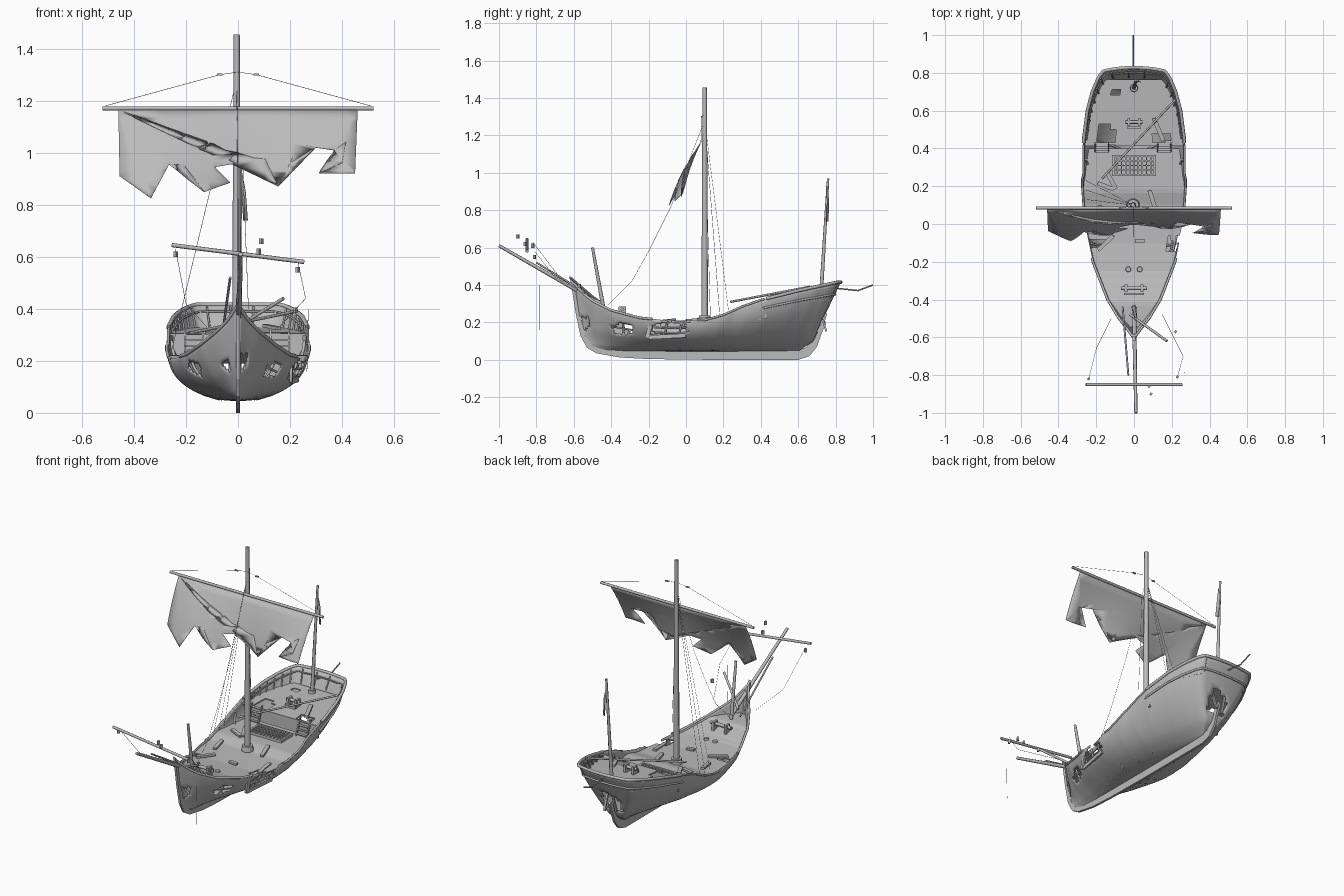
import bpy, bmesh, math, random
from mathutils import Vector, Matrix

random.seed(4)
if "Cube" in bpy.data.objects:
    bpy.data.objects.remove(bpy.data.objects["Cube"])

grey = bpy.data.materials.new("weathered_grey")
grey.use_nodes = True
grey.diffuse_color = (.5, .5, .5, 1)
grey.node_tree.nodes["Principled BSDF"].inputs["Base Color"].default_value = (.5, .5, .5, 1)


def lerp(a, b, k):
    return a + (b - a) * k


def table(points, x):
    """Piecewise linear lookup."""
    for (xa, ya), (xb, yb) in zip(points, points[1:]):
        if x <= xb:
            return lerp(ya, yb, max(0, (x - xa) / (xb - xa)))
    return points[-1][1]


def add(name, data):
    data.materials.append(grey)
    obj = bpy.data.objects.new(name, data)
    bpy.context.collection.objects.link(obj)
    return obj


def finish(name, bm, smooth=False, thickness=0):
    bmesh.ops.recalc_face_normals(bm, faces=bm.faces)
    for face in bm.faces:
        face.smooth = smooth
    mesh = bpy.data.meshes.new(name)
    bm.to_mesh(mesh)
    bm.free()
    obj = add(name, mesh)
    if thickness:
        mod = obj.modifiers.new("thickness", "SOLIDIFY")
        mod.thickness, mod.offset = thickness, -1
    return obj


def pipe(name, points, radius, tip=1):
    """Round spar or rope through points; tip scales the far end."""
    curve = bpy.data.curves.new(name, "CURVE")
    curve.dimensions = "3D"
    curve.bevel_depth = radius
    curve.bevel_resolution = 2 if radius > .003 else 0
    curve.use_fill_caps = True
    spline = curve.splines.new("POLY")
    spline.points.add(len(points) - 1)
    for i, (p, co) in enumerate(zip(spline.points, points)):
        p.co = (*co, 1)
        p.radius = lerp(1, tip, i / (len(points) - 1))
    return add(name, curve)


def box(name, centre, size, turn=0, tilt=0):
    bm = bmesh.new()
    matrix = (Matrix.Translation(centre) @ Matrix.Rotation(turn, 4, "Z")
              @ Matrix.Rotation(tilt, 4, "X") @ Matrix.Diagonal((*size, 1)))
    bmesh.ops.create_cube(bm, size=1, matrix=matrix)
    return finish(name, bm)


def disc(name, centre, radius, depth):
    bm = bmesh.new()
    bmesh.ops.create_cone(bm, cap_ends=True, segments=16, radius1=radius, radius2=radius * .85,
                          depth=depth, matrix=Matrix.Translation(centre))
    return finish(name, bm)


def grid(bm, rows):
    verts = [[bm.verts.new(p) for p in row] for row in rows]
    for low, high in zip(verts, verts[1:]):
        for i in range(len(low) - 1):
            bm.faces.new((low[i], low[i + 1], high[i + 1], high[i]))
    bmesh.ops.remove_doubles(bm, verts=bm.verts, dist=.0005)


# Hull form
SHEER = [(-.6, .41), (-.55, .355), (-.5, .315), (-.4, .265), (-.25, .225), (-.1, .21),
         (.1, .213), (.2, .24), (.3, .285), (.4, .32), (.6, .37), (.81, .415)]
BEAM = [(-.6, .004), (-.55, .04), (-.5, .08), (-.4, .14), (-.2, .218), (0, .26), (.2, .274),
        (.45, .272), (.6, .252), (.7, .225), (.78, .19), (.81, .165)]
STEM = [(0, -.46), (.1, -.53), (.4, -.57), (1, -.6)]
STERN = [(0, .6), (.15, .68), (.5, .73), (1, .81)]
BOTTOM = .045


def top_y(u):
    return lerp(-.6, .81, u)


def u_at(y):
    return (y + .6) / 1.41


def hull_point(u, t, side, inset=0):
    y_top = top_y(u)
    sharp = max(0, 1 - u * 2.2, u * 3 - 2)
    section = (1 - (1 - t) ** lerp(2, 1.5, sharp)) ** lerp(.5, .85, sharp)
    tumble = 1 - .05 * max(0, t - .6) * (u > .6)
    width = max(0, table(BEAM, y_top) * section * tumble - inset)
    z = lerp(BOTTOM, table(SHEER, y_top), t)
    return Vector((side * width, lerp(table(STEM, t), table(STERN, t), u), z))


def hull_at_height(u, z, side, inset):
    t = (z - BOTTOM) / (table(SHEER, top_y(u)) - BOTTOM)
    return hull_point(u, min(1, t), side, inset)


# Holes: side, y, z, half length, half height
HOLES = [(1, -.34, .165, .06, .028), (1, -.09, .165, .1, .035), (1, -.54, .2, .025, .035),
         (1, -.04, .21, .06, .03), (-1, -.28, .17, .05, .025), (-1, -.5, .18, .02, .02)]


def broken(c):
    if c.y > .68 and abs(c.x) < .055 and .15 < c.z < .26 + c.x * .5:
        return True
    wobble = random.uniform(.85, 1.15)
    return any(c.x * s > 0 and math.hypot((c.y - y) / a, (c.z - z) / b) < wobble
               for s, y, z, a, b in HOLES)


def round_loop(t, inset=0, start=0, steps=90):
    """Path from one bow side around the stern to the other."""
    us = [lerp(start, 1, i / steps) for i in range(steps + 1)]
    port = [hull_point(u, t, -1, inset) for u in us]
    star = [hull_point(u, t, 1, inset) for u in reversed(us)]
    across = []
    for i in range(1, 10):
        p = port[-1].lerp(star[0], i / 10)
        p.y += .018 * (1 - (i / 5 - 1) ** 2) * t - inset
        across.append(p)
    return port + across + star


bm = bmesh.new()
grid(bm, [round_loop((j / 20) ** 1.4) for j in range(21)])
bmesh.ops.delete(bm, geom=[f for f in bm.faces if broken(f.calc_center_median())], context="FACES")
finish("hull", bm, True, .006)

# Keel with stem and sternpost
outer = [(-.62, .44), (-.59, .25), (-.565, .13), (-.53, .065), (-.48, .035), (-.35, .012), (-.2, .004),
         (.1, 0), (.6, 0), (.66, .02), (.7, .07), (.725, .14), (.75, .2)]
inner = [(-.585, .4), (-.56, .25), (-.54, .13), (-.5, .075), (-.45, .055), (-.35, .05), (-.2, .05),
         (.1, .05), (.58, .05), (.64, .065), (.67, .1), (.695, .15), (.735, .21)]
bm = bmesh.new()
grid(bm, [[(0, *p) for p in outer], [(0, *p) for p in inner]])
keel = finish("keel", bm, False, .014)
keel.modifiers["thickness"].offset = 0


# Decks
def main_z(y):
    return min(table(SHEER, y) - .012, .222 if y > -.3 else .262)


def poop_z(y):
    return lerp(.305, .33, (y - .42) / .4)


def deck(name, y_start, y_end, height, gaps):
    bm = bmesh.new()
    rows = []
    for i in range(49):
        u = u_at(lerp(y_start, y_end, i / 48))
        z = height(top_y(u))
        edge = hull_at_height(u, z, 1, .004)
        rows.append([(edge.x * k / 8, edge.y, z) for k in range(-8, 9)])
    grid(bm, rows)
    doomed = [f for f in bm.faces for c in [f.calc_center_median()]
              if any(abs(c.x - x) < a and abs(c.y - y) < b for x, y, a, b in gaps)]
    bmesh.ops.delete(bm, geom=doomed, context="FACES")
    finish(name, bm, False, .008)


deck("main_deck", -.56, .44, main_z, [(.22, -.1, .04, .04), (-.2, -.1, .04, .025)])
deck("poop_deck", .42, .8, poop_z, [(-.15, .47, .04, .06), (-.1, .7, .02, .015), (.14, .45, .04, .03)])
box("poop_bulkhead", (0, .425, .262), (.5, .012, .08))

# Ribs and rails
for y in (-.42, -.34, -.26, -.18, -.1, -.02, .06, .2, .35, .5):
    for side in (-1, 1):
        pipe("rib", [hull_point(u_at(y), .05 + .85 * i / 8, side, .012) for i in range(9)], .006)
for t in (.6, .75):
    pipe("inner_stringer", [hull_point(u_at(y / 100), t, 1, .012) for y in range(-45, 20, 5)], .005)
for side in (-1, 1):
    pipe("bow_rail", [hull_point(u_at(y / 50), 1, side) for y in range(-30, -8)], .007)
    pipe("waist_rail", [hull_point(u_at(y / 50), 1, side) for y in range(3, 22)], .006)
pipe("stern_rail", round_loop(1, 0, .73, 20), .009)
pipe("stern_wale", round_loop(.82, -.002, .73, 20), .006)
pipe("inner_rail", round_loop(.93, .014, .75, 20), .004)
for i, (low, high) in enumerate(zip(round_loop(.78, .012, .75, 20), round_loop(.98, .012, .75, 20))):
    if i % 3 == 0:
        pipe("rail_post", [low, high], .004)

# Masts and spars
pipe("main_mast", [(-.005, .1, .1), (-.005, .1, .9), (-.005, .1, 1.455)], .018, .65)
disc("mast_collar", (-.005, .1, .222), .035, .03)
pipe("main_yard", [(-.52, .085, 1.17), (.52, .085, 1.17)], .008)
pipe("mizzen_mast", [(0, .72, .32), (.01, .76, .97)], .011, .6)
pipe("bowsprit", [(0, -.44, .29), (.01, -1, .61)], .012, .7)
pipe("sprit_yard", [(-.255, -.85, .645), (.255, -.85, .58)], .008)
pipe("broken_foremast", [(0, -.44, .27), (.01, -.5, .6)], .011, .7)
pipe("bow_spar", [(-.02, -.48, .32), (.175, -.62, .44)], .007)
pipe("fallen_spar", [(-.17, .24, .31), (.22, .66, .39)], .006)
pipe("stern_boom", [(-.005, .78, .385), (-.005, .92, .37), (-.005, 1, .4)], .004)
pipe("bow_boom", [(-.06, -.44, .3), (-.03, -.8, .52)], .005)

# Torn sail
edge = [(-.46, 1.165), (-.455, .91), (-.335, .825), (-.265, .955), (-.21, .955), (-.13, .85), (-.03, .885),
        (-.09, .945), (0, .96), (.06, .98), (.105, .975), (.155, .87), (.215, .99), (.2, .96), (.3, 1.02),
        (.37, 1.01), (.415, 1.04), (.4, .96), (.31, .92), (.45, .92), (.46, 1.165)]
bm = bmesh.new()
bm.faces.new([bm.verts.new((x, 0, z)) for x, z in edge])
bmesh.ops.triangulate(bm, faces=bm.faces)
for axis, cuts in (((0, 0, 1), [.85 + .04 * i for i in range(8)]), ((1, 0, 0), [-.4 + .1 * i for i in range(9)])):
    for cut in cuts:
        bmesh.ops.bisect_plane(bm, geom=bm.verts[:] + bm.edges[:] + bm.faces[:],
                               plane_co=Vector(axis) * cut, plane_no=axis)
for v in bm.verts:
    drop = (1.165 - v.co.z) / .34
    v.co.y = .08 - .2 * drop + .06 * drop ** 2 + .035 * drop * math.sin(v.co.x * 9 + 1)
finish("torn_sail", bm, True, .002)

# Furled rag on the mizzen
bm = bmesh.new()
grid(bm, [[(.012, .757, .93), (.015, .765, .85), (.022, .762, .74)],
          [(.015, .75, .93), (.03, .757, .85), (.038, .752, .74)]])
finish("mizzen_rag", bm, True, .004)

# Rigging
head = (-.005, .1, 1.28)
for y in (.13, .18, .23):
    pipe("shroud", [head, (-.255, y, .24)], .001)
pipe("forestay", [head, (0, -.08, .82), (0, -.2, .58), (0, -.29, .42), (0, -.42, .29)], .001)
for side in (-1, 1):
    pipe("yard_lift", [(0, .09, 1.31), (side * .07, .085, 1.3), (side * .51, .085, 1.18)], .001)
    box("lift_block", (side * .07, .085, 1.3), (.02, .008, .007))
pipe("halyard", [(.01, .08, 1.17), (.04, .08, .4)], .001)
pipe("port_brace", [(-.24, -.82, .63), (-.2, -.66, .42), (-.12, -.5, .33)], .001)
pipe("starboard_brace", [(.23, -.81, .58), (.26, -.7, .44), (.15, -.48, .32)], .001)
pipe("loose_line", [(.27, -.785, .4), (.265, -.785, .16)], .001)
for spot in ((.09, -.9, .66), (-.24, -.82, .61), (.23, -.81, .55), (.08, -.86, .62), (.22, -.57, .395)):
    box("rigging_block", spot, (.014, .012, .022), 1)

# Hatch grating
for side in (-1, 1):
    box("hatch_side", (side * .11, .31, .228), (.012, .11, .02))
    box("hatch_end", (0, .31 + side * .05, .228), (.23, .012, .02))
for i in range(9):
    box("hatch_bar", (-.088 + i * .022, .31, .23), (.007, .1, .01))
for i in (-1, 0, 1):
    box("hatch_slat", (0, .31 + i * .025, .231), (.22, .006, .01))

# Ladders to the poop
for x in (-.17, .16):
    for side in (-1, 1):
        box("ladder_rail", (x + side * .035, .405, .265), (.007, .012, .12), 0, -.4)
    for i in range(4):
        box("ladder_step", (x, .385 + i * .011, .235 + i * .022), (.07, .016, .005))


# Windlasses
def windlass(y, z, half):
    for side in (-1, 1):
        box("windlass_post", (side * half * .6, y, z + .022), (.014, .04, .055))
    pipe("windlass_barrel", [(-half, y, z + .035), (half, y, z + .035)], .01)
    box("windlass_foot", (0, y - .03, z + .012), (half * 1.5, .012, .02))


windlass(-.34, .235, .07)
windlass(.54, .31, .045)
for side in (-1, 1):
    disc("deck_lid", (side * .03, -.24, .217), .015, .01)
disc("mizzen_collar", (0, .72, .33), .022, .025)

# Loose planks and wreckage
for x, y, z, length, turn in ((-.15, -.1, .21, .11, -.8), (-.15, .2, .235, .09, 1.2), (-.12, .23, .24, .1, .5),
                              (.1, .12, .222, .12, .3), (.03, -.09, .21, .05, 1.6), (.2, -.03, .2, .12, .1),
                              (.13, .5, .33, .13, .4), (-.17, .05, .215, .1, .2)):
    box("loose_plank", (x, y, z), (.022, length, .012), turn, .08)
for y, z, length, tilt in ((-.2, .15, .07, 1.3), (-.1, .125, .2, .05), (-.06, .185, .16, -.06)):
    box("hull_splinter", (.225 + y * .1, y, z), (.01, length, .022), -.15, tilt)
for side in (-1, 1):
    box("transom_splinter", (side * .03, .735, .2), (.014, .01, .1), 0, side * .3)
